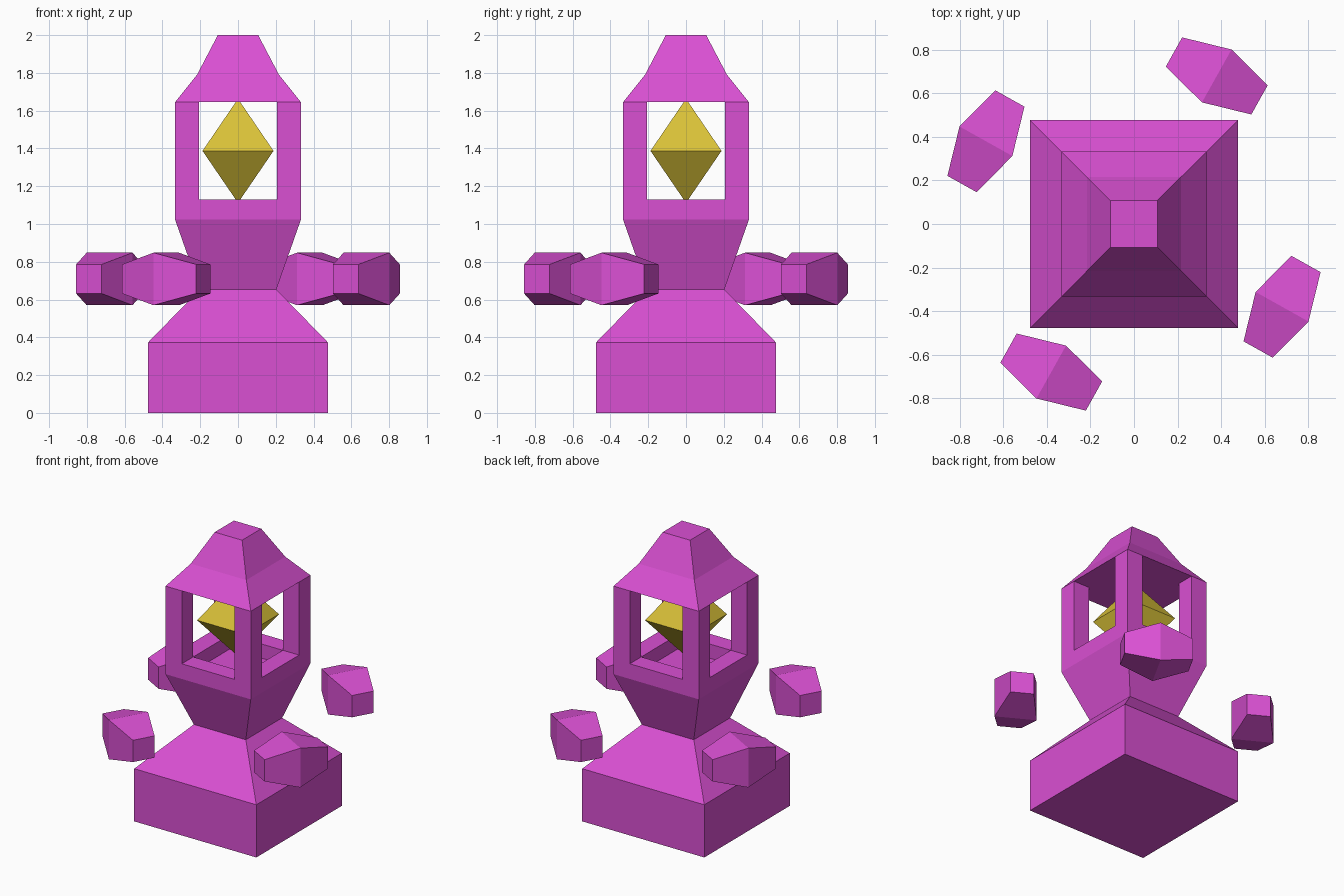
import bpy
from math import radians
from mathutils import Matrix

if "Cube" in bpy.data.objects:
    bpy.data.objects.remove(bpy.data.objects["Cube"])


def material(name, rgb):
    m = bpy.data.materials.new(name)
    m.diffuse_color = (*rgb, 1)
    m.use_nodes = True
    m.node_tree.nodes["Principled BSDF"].inputs["Base Color"].default_value = m.diffuse_color
    return m


PINK = material("magenta_stone", (0.70, 0.08, 0.65))
GOLD = material("gold_crystal", (0.70, 0.54, 0.04))


def square_loft(name, sections, mat, matrix=Matrix(), caps=True):
    """Stack of square rings given as (height, half width)."""
    verts, faces = [], []
    for z, h in sections:
        verts += [(-h, -h, z), (h, -h, z), (h, h, z), (-h, h, z)]
    for s in range(len(sections) - 1):
        for i in range(4):
            j = (i + 1) % 4
            a, b = s * 4, s * 4 + 4
            faces.append((a + i, a + j, b + j, b + i))
    if caps:
        n = len(verts)
        faces += [(3, 2, 1, 0), (n - 4, n - 3, n - 2, n - 1)]
    mesh = bpy.data.meshes.new(name)
    mesh.from_pydata(verts, [], faces)
    mesh.transform(matrix)
    mesh.validate()
    mesh.materials.append(mat)
    ob = bpy.data.objects.new(name, mesh)
    bpy.context.collection.objects.link(ob)
    return ob


OUT, INN = 0.333, 0.206      # lantern outer and inner half widths
SILL, EAVE = 1.13, 1.645     # window bottom and top

# Pedestal, neck and lantern base with a recessed floor
square_loft("pedestal", [(0, 0.477), (0.372, 0.477), (0.653, 0.203), (1.023, OUT),
                         (SILL, OUT), (SILL, INN), (1.03, INN)], PINK)

# Corner posts
c, w = (OUT + INN) / 2, (OUT - INN) / 2
for sx in (-1, 1):
    for sy in (-1, 1):
        square_loft("corner_post", [(SILL, w), (EAVE, w)], PINK,
                    Matrix.Translation((sx * c, sy * c, 0)), caps=False)

# Roof
square_loft("roof", [(EAVE, OUT), (1.79, 0.217), (2.0, 0.107)], PINK)

# Gold crystal inside the lantern
bottom, middle, top = 1.115, 1.387, 1.66
square_loft("core_crystal", [(bottom, 0.002), (middle, 0.188), (top, 0.002)], GOLD)

# Four floating stones, laid tangentially around the neck
for k in range(4):
    place = (Matrix.Rotation(radians(60.8 + 90 * k), 4, 'Z')
             @ Matrix.Translation((0.779, 0, 0.709))
             @ Matrix.Rotation(radians(90), 4, 'X'))
    square_loft("floating_stone", [(-0.225, 0.077), (0, 0.139), (0.225, 0.077)], PINK, place)
